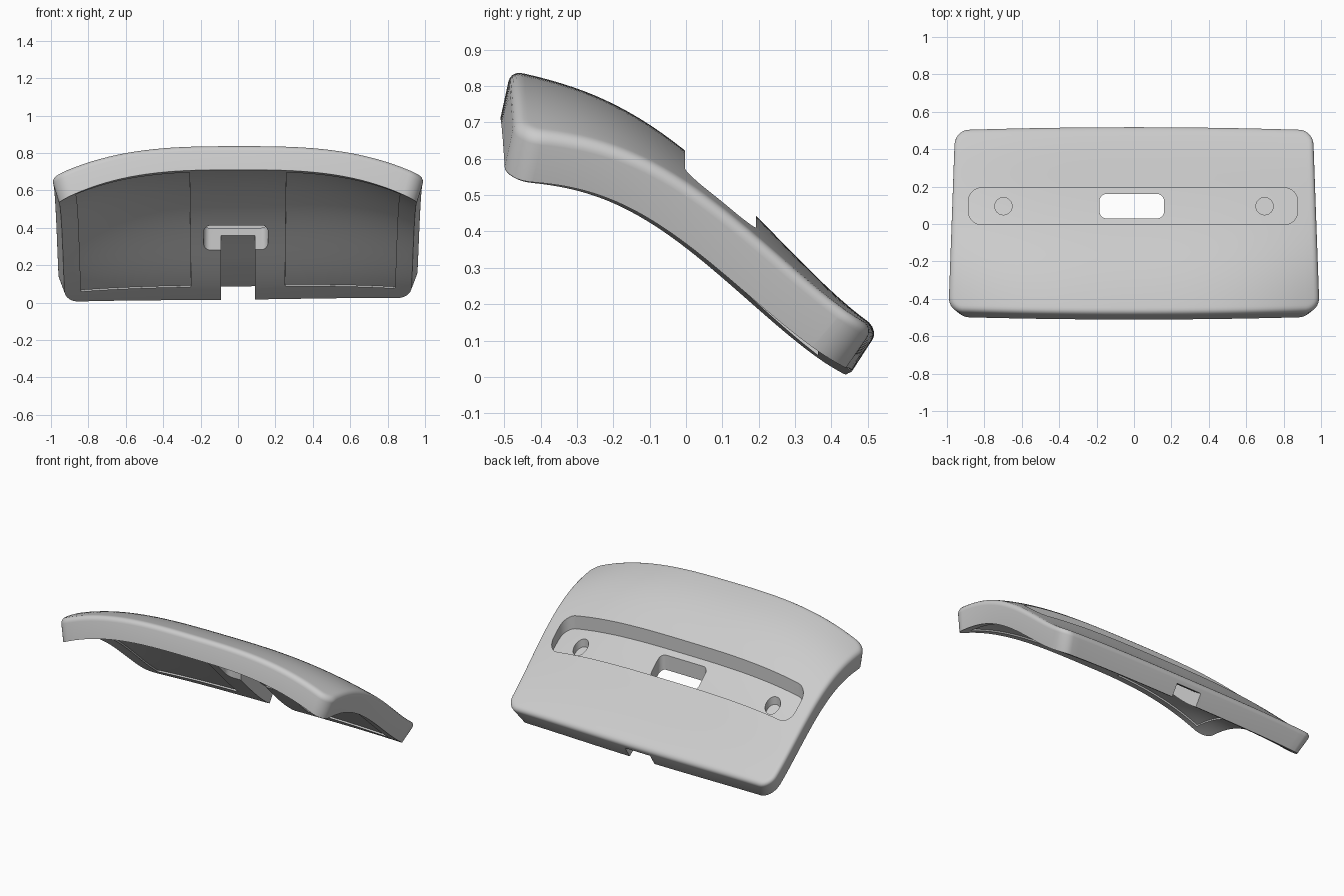
import bpy, bmesh, math

cube = bpy.data.objects.get("Cube")
if cube:
    bpy.data.objects.remove(cube, do_unlink=True)

THICK = 0.135
FILLET = 0.03


def spine(y):
    """Height of the S-shaped centre line."""
    base = 0.62 - 0.847 * y - 0.506 * y**2 + 0.641 * y**3
    return base + 0.918 * y * (y - 0.185) * (y - 0.5) * (y + 0.47)


def crown(x, y):
    """Upper surface: the centre line, arched across the width."""
    arch = (0.095 - 0.155 * y) * abs(x)**3
    return spine(y) - arch + 0.01 * x * (y + 0.5)


def along_normal(x, y, d):
    slope = (spine(y + 0.001) - spine(y - 0.001)) / 0.002
    n = math.hypot(1, slope)
    return (x * (1 - 0.3 * d) * (1 - 0.036 * (y + 0.47)),
            y + d * slope / n, crown(x, y) - d / n)


def straight_down(x, y, d):
    return (x, y, crown(x, y) - d)


def outline(x, y, d):
    """Body mapping with slightly bowed front and back edges."""
    return along_normal(x, y * (1 - 0.03 * x * x), d)


def steps(half, r, count):
    """Offsets from -half to half, denser inside the corner radius."""
    arc = [r * (1 - math.cos(i * math.pi / 16)) for i in range(9)]
    left = [-half + s for s in arc]
    span = 2 * (half - r)
    mid = [-half + r + span * i / count for i in range(1, count)]
    return left + mid + [-v for v in reversed(left)]


def slab(name, centre, half, r, top, bottom, place, nx=4, ny=4, fillet=0.0):
    """Closed rounded-rectangle block, bent by the place function."""
    (cx, cy), (a, b) = centre, half
    bm = bmesh.new()
    upper, lower = [], []
    for u in steps(a, r, nx):
        into = max(0.0, abs(u) - (a - r))
        h = b - r + math.sqrt(max(0.0, r * r - into * into))
        rows_up, rows_low = [], []
        for v in steps(h, min(r, h * 0.5), ny):
            qx, qy = abs(u) - a + r, abs(v) - b + r
            inset = r - math.hypot(max(qx, 0), max(qy, 0)) - min(max(qx, qy), 0)
            gap = min(fillet, max(0.0, fillet - inset))
            drop = fillet - math.sqrt(max(0.0, fillet**2 - gap**2))
            x, y = cx + u, cy + v
            rows_up.append(bm.verts.new(place(x, y, top(y) + drop)))
            rows_low.append(bm.verts.new(place(x, y, bottom)))
        upper.append(rows_up)
        lower.append(rows_low)
    m, n = len(upper), len(upper[0])
    for grid in (upper, lower):
        for i in range(m - 1):
            for j in range(n - 1):
                bm.faces.new((grid[i][j], grid[i + 1][j],
                              grid[i + 1][j + 1], grid[i][j + 1]))
    # side walls around the border
    rim = [(i, 0) for i in range(m)] + [(m - 1, j) for j in range(1, n)]
    rim += [(i, n - 1) for i in range(m - 2, -1, -1)]
    rim += [(0, j) for j in range(n - 2, 0, -1)]
    for (i, j), (k, l) in zip(rim, rim[1:] + rim[:1]):
        bm.faces.new((upper[i][j], upper[k][l], lower[k][l], lower[i][j]))
    bmesh.ops.recalc_face_normals(bm, faces=bm.faces)
    mesh = bpy.data.meshes.new(name)
    bm.to_mesh(mesh)
    bm.free()
    obj = bpy.data.objects.new(name, mesh)
    bpy.context.collection.objects.link(obj)
    return obj


def flat(depth):
    return lambda y: depth


# curved plate
body = slab("curved_plate", (0, 0.024), (1.0, 0.506), 0.08,
            flat(0), THICK, outline, 40, 28, FILLET)

# long slot on top, centre window, and cable channel underneath
cutters = [
    slab("long_slot", (-0.005, 0.095), (0.88, 0.098), 0.07,
         lambda y: 0.088 - 0.08 * y, -0.15, straight_down, 32, 4),
    slab("centre_window", (-0.012, 0.095), (0.172, 0.065), 0.035,
         flat(-0.2), 0.4, straight_down),
    slab("cable_channel", (0, 0.35), (0.09, 0.25), 0.002,
         lambda y: 0.115 - 0.155 * (y - 0.16), 0.4, straight_down, 4, 12),
]
# screw holes in the slot and shallow pad recesses underneath
for side in (-1, 1):
    cutters.append(slab("screw_hole", (side * 0.698, 0.095), (0.046, 0.046),
                        0.045, flat(0), 0.135, straight_down, 2, 2))
    cutters.append(slab("pad_recess", (side * 0.588, 0.01), (0.317, 0.44),
                        0.005, flat(THICK - 0.01), 0.2, along_normal, 14, 24))

bpy.context.view_layer.objects.active = body
for cutter in cutters:
    cutter.hide_render = True
    mod = body.modifiers.new(cutter.name, "BOOLEAN")
    mod.operation = "DIFFERENCE"
    mod.solver = "EXACT"
    mod.object = cutter
    bpy.ops.object.modifier_apply(modifier=mod.name)
    bpy.data.objects.remove(cutter, do_unlink=True)

# plain grey finish
grey = bpy.data.materials.new("light_grey")
grey.use_nodes = True
colour = (0.6, 0.6, 0.6, 1)
grey.diffuse_color = colour
grey.node_tree.nodes["Principled BSDF"].inputs["Base Color"].default_value = colour
body.data.materials.clear()
body.data.materials.append(grey)

for obj in bpy.context.selected_objects:
    obj.select_set(False)
body.select_set(True)
bpy.ops.object.shade_smooth_by_angle(angle=math.radians(32))
